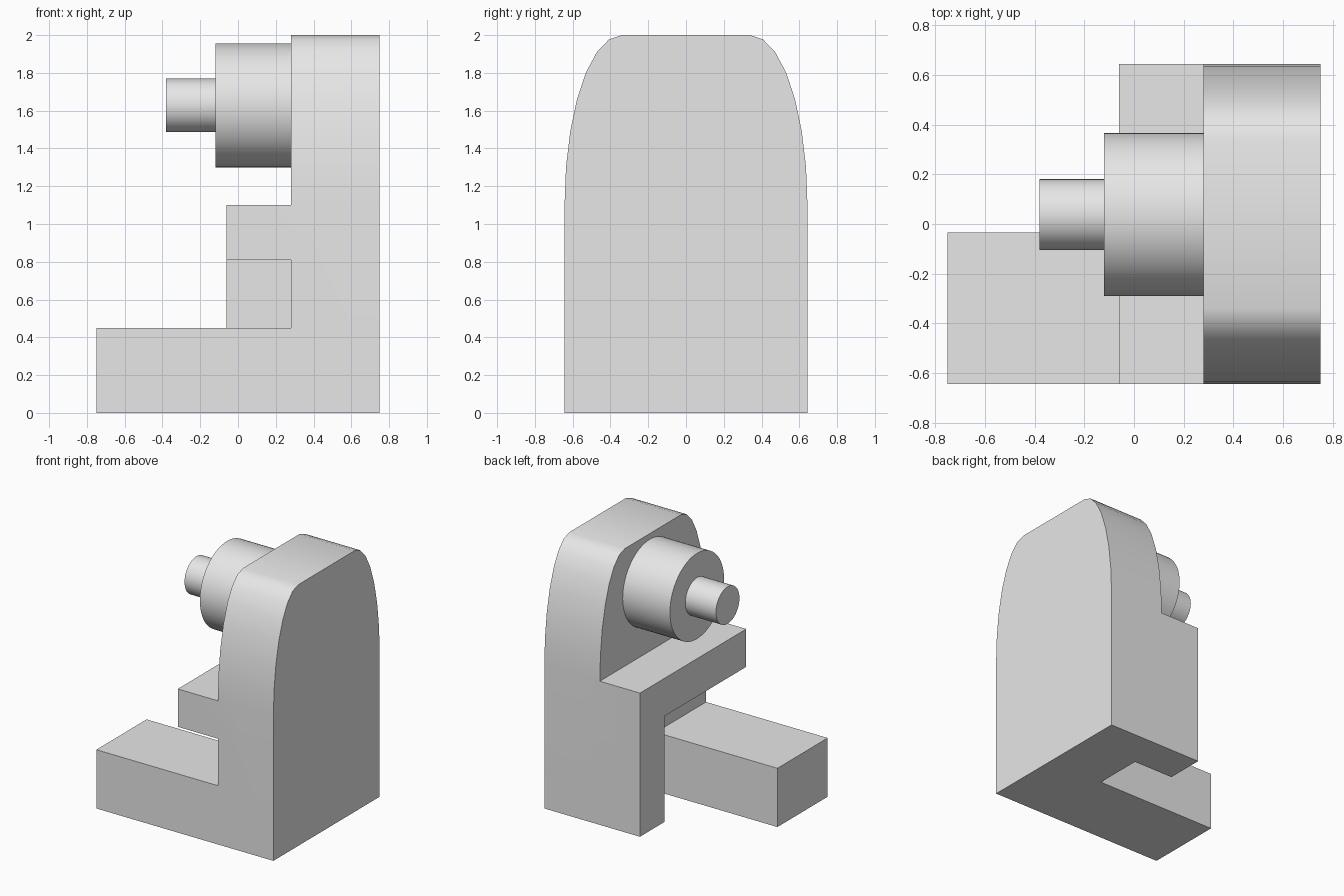
import bpy, bmesh, math
from mathutils import Matrix, Vector

cube = bpy.data.objects.get("Cube")
if cube:
    bpy.data.objects.remove(cube, do_unlink=True)

grey = bpy.data.materials.new("plain_grey")
grey.use_nodes = True
colour = (0.8, 0.8, 0.8, 1)
grey.diffuse_color = colour
grey.node_tree.nodes["Principled BSDF"].inputs["Base Color"].default_value = colour

HALF = 0.643   # half depth of the bracket
WALL = 0.28    # inner face of the upright


def finish(name, bm):
    bmesh.ops.recalc_face_normals(bm, faces=bm.faces)
    mesh = bpy.data.meshes.new(name)
    bm.to_mesh(mesh)
    bm.free()
    mesh.materials.append(grey)
    obj = bpy.data.objects.new(name, mesh)
    bpy.context.collection.objects.link(obj)
    return obj


def select(obj):
    bpy.ops.object.select_all(action='DESELECT')
    obj.select_set(True)
    bpy.context.view_layer.objects.active = obj


def prism(name, profile, x0, x1):
    """Extrude a (y, z) outline along x."""
    bm = bmesh.new()
    face = bm.faces.new([bm.verts.new((x0, y, z)) for y, z in profile])
    out = bmesh.ops.extrude_face_region(bm, geom=[face])
    verts = [v for v in out["geom"] if isinstance(v, bmesh.types.BMVert)]
    bmesh.ops.translate(bm, verts=verts, vec=(x1 - x0, 0, 0))
    return finish(name, bm)


def cylinder(name, radius, x0, x1, y, z):
    bm = bmesh.new()
    place = Matrix.Translation(Vector(((x0 + x1) / 2, y, z))) @ Matrix.Rotation(math.pi / 2, 4, 'Y')
    bmesh.ops.create_cone(bm, cap_ends=True, segments=64, radius1=radius,
                          radius2=radius, depth=x1 - x0, matrix=place)
    obj = finish(name, bm)
    select(obj)
    bpy.ops.object.shade_smooth_by_angle(angle=math.radians(35))
    return obj


# Upright wall: straight sides, quarter-ellipse shoulders, flat top
steps = 7
shoulder = [(0.34 + (HALF - 0.34) * math.cos(a), 1.10 + 0.90 * math.sin(a))
            for a in (math.pi / 2 * i / steps for i in range(steps + 1))]
outline = [(HALF, 0)] + shoulder
outline += [(-y, z) for y, z in reversed(outline)]
body = prism("bracket_body", outline, WALL, 0.75)

# Hooked shelf (cross bar plus rear leg) and the low front arm
shelf_outline = [(-HALF, 0.81), (0.345, 0.81), (0.345, 0), (HALF, 0), (HALF, 1.10), (-HALF, 1.10)]
arm_outline = [(-HALF, 0), (-0.035, 0), (-0.035, 0.45), (-HALF, 0.45)]
for part in (prism("shelf", shelf_outline, -0.06, WALL + 0.1),
             prism("front_arm", arm_outline, -0.75, WALL + 0.1)):
    select(body)
    union = body.modifiers.new("join", 'BOOLEAN')
    union.operation = 'UNION'
    union.solver = 'EXACT'
    union.object = part
    bpy.ops.object.modifier_apply(modifier=union.name)
    bpy.data.objects.remove(part, do_unlink=True)
select(body)
bpy.ops.object.shade_smooth_by_angle(angle=math.radians(35))

# Stepped boss and pin on the inner face of the upright
cylinder("boss", 0.328, -0.12, WALL, 0.038, 1.628)
cylinder("pin", 0.142, -0.38, -0.12, 0.038, 1.628)
